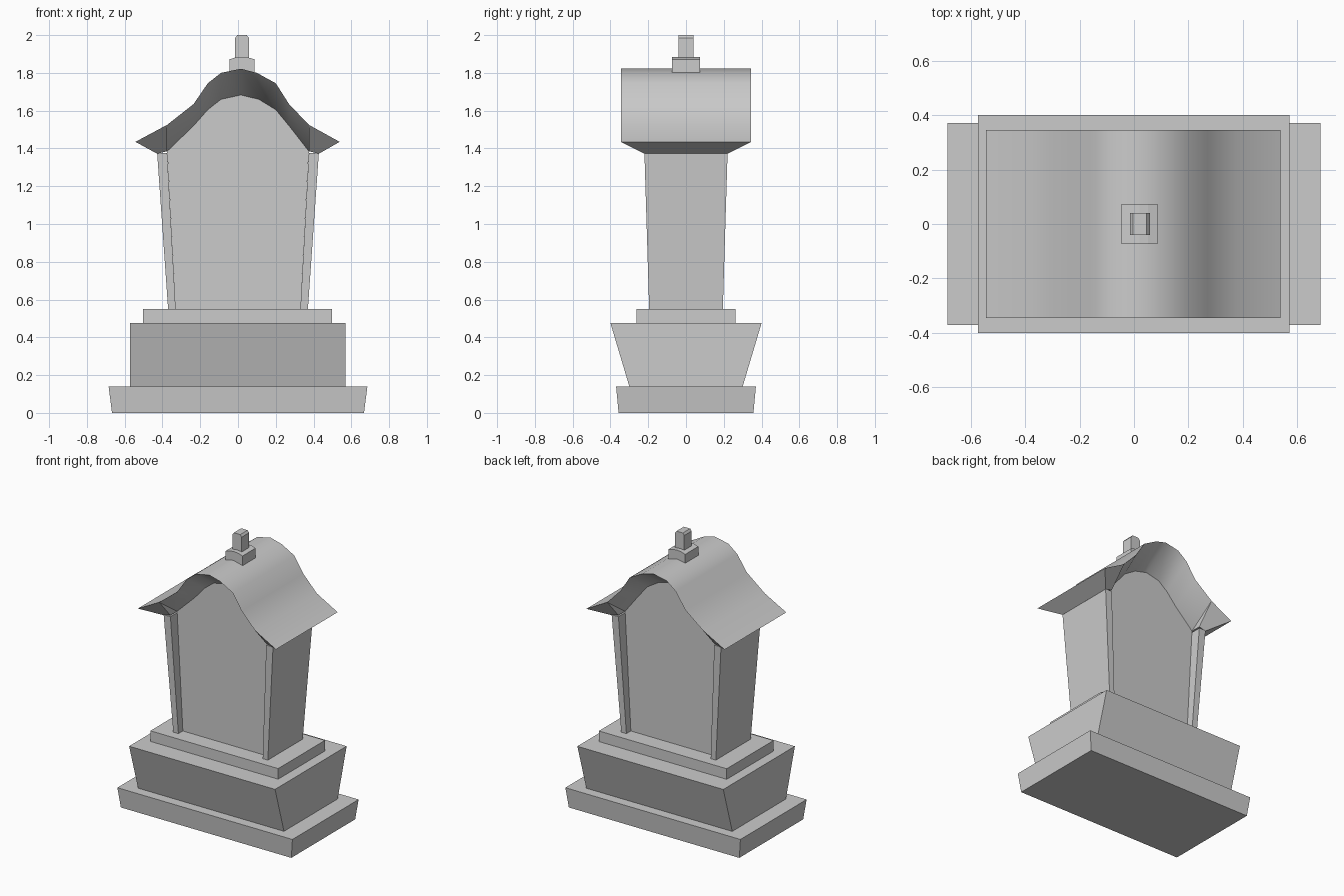
import bpy, math

if "Cube" in bpy.data.objects:
    bpy.data.objects.remove(bpy.data.objects["Cube"])


def make_object(name, verts, faces, smooth=False):
    mesh = bpy.data.meshes.new(name)
    mesh.from_pydata(verts, [], faces)
    obj = bpy.data.objects.new(name, mesh)
    bpy.context.collection.objects.link(obj)
    bpy.ops.object.select_all(action='DESELECT')
    obj.select_set(True)
    bpy.context.view_layer.objects.active = obj
    bpy.ops.object.mode_set(mode='EDIT')
    bpy.ops.mesh.select_all(action='SELECT')
    bpy.ops.mesh.remove_doubles(threshold=0.0001)
    bpy.ops.mesh.normals_make_consistent(inside=False)
    bpy.ops.object.mode_set(mode='OBJECT')
    if smooth:
        bpy.ops.object.shade_smooth_by_angle(angle=math.radians(32))
    return obj


def loft(name, ring_a, ring_b):
    """Solid between two matching closed rings."""
    n = len(ring_a)
    faces = [list(range(n)), list(range(n, 2 * n))]
    faces += [[i, (i + 1) % n, n + (i + 1) % n, n + i] for i in range(n)]
    return make_object(name, ring_a + ring_b, faces)


def rect(x0, x1, y, z):
    return [(x0, -y, z), (x1, -y, z), (x1, y, z), (x0, y, z)]


def prism(name, profile, y):
    """XZ profile extruded evenly to both sides of y = 0."""
    return loft(name, [(x, -y, z) for x, z in profile], [(x, y, z) for x, z in profile])


# Stepped base
loft("plinth", rect(-.667, .667, .357, 0), rect(-.685, .685, .37, .14))
loft("flared_base", rect(-.572, .57, .30, .14), rect(-.572, .57, .40, .475))
loft("base_step", rect(-.502, .498, .262, .475), rect(-.502, .498, .262, .55))

# Side walls, deeper than the panel so it sits recessed
for side, s in (("left", -1), ("right", 1)):
    loft(side + "_wall", rect(s * .33, s * .37, .195, .55),
         rect(s * .375, s * .428, .22, 1.375))

# Recessed centre panel with arched top
arch = [(-.375, 1.385), (-.235, 1.52), (-.16, 1.605), (-.09, 1.66), (.015, 1.683),
        (.11, 1.66), (.20, 1.605), (.27, 1.52), (.375, 1.385)]
PANEL_Y = .145
prism("centre_panel", [(-.33, .55)] + arch + [(.33, .55)], PANEL_Y)

# Curved roof: rim profile, lofted inward to the wall tops and the panel arch
rim = [(-.543, 1.435), (-.375, 1.525), (-.235, 1.635), (-.16, 1.745), (-.09, 1.80),
       (.015, 1.822), (.10, 1.80), (.20, 1.745), (.27, 1.635), (.375, 1.525), (.538, 1.435)]
outer = [rim[0], rim[1]] + rim[1:-1] + [rim[-2], rim[-1]]
inner = ([(-.428, .22, 1.372), (-.375, .22, 1.385)]
         + [(x, PANEL_Y, z) for x, z in arch]
         + [(.375, .22, 1.385), (.428, .22, 1.372)])
n = len(outer)
verts = []
for s in (-1, 1):
    verts += [(x, s * .345, z) for x, z in outer]
    verts += [(x, s * y, z) for x, y, z in inner]
faces = []
for i in range(n - 1):
    for a, b in ((0, n), (n, 3 * n), (3 * n, 2 * n), (2 * n, 0)):
        if outer[i] == outer[i + 1] and {a, b} == {0, 2 * n}:
            continue
        faces.append([a + i, a + i + 1, b + i + 1, b + i])
for i in (0, n - 1):
    faces.append([i, n + i, 3 * n + i, 2 * n + i])
make_object("roof", verts, faces, smooth=True)

# Finial: saddle block and post with bevelled top
prism("finial_block", [(-.045, 1.795), (-.045, 1.872), (-.012, 1.882), (.02, 1.885),
                       (.052, 1.882), (.087, 1.872), (.087, 1.795)], .073)
prism("finial_post", [(-.015, 1.87), (-.015, 1.985), (-.004, 2.0), (.046, 2.0),
                      (.058, 1.985), (.058, 1.87)], .041)
